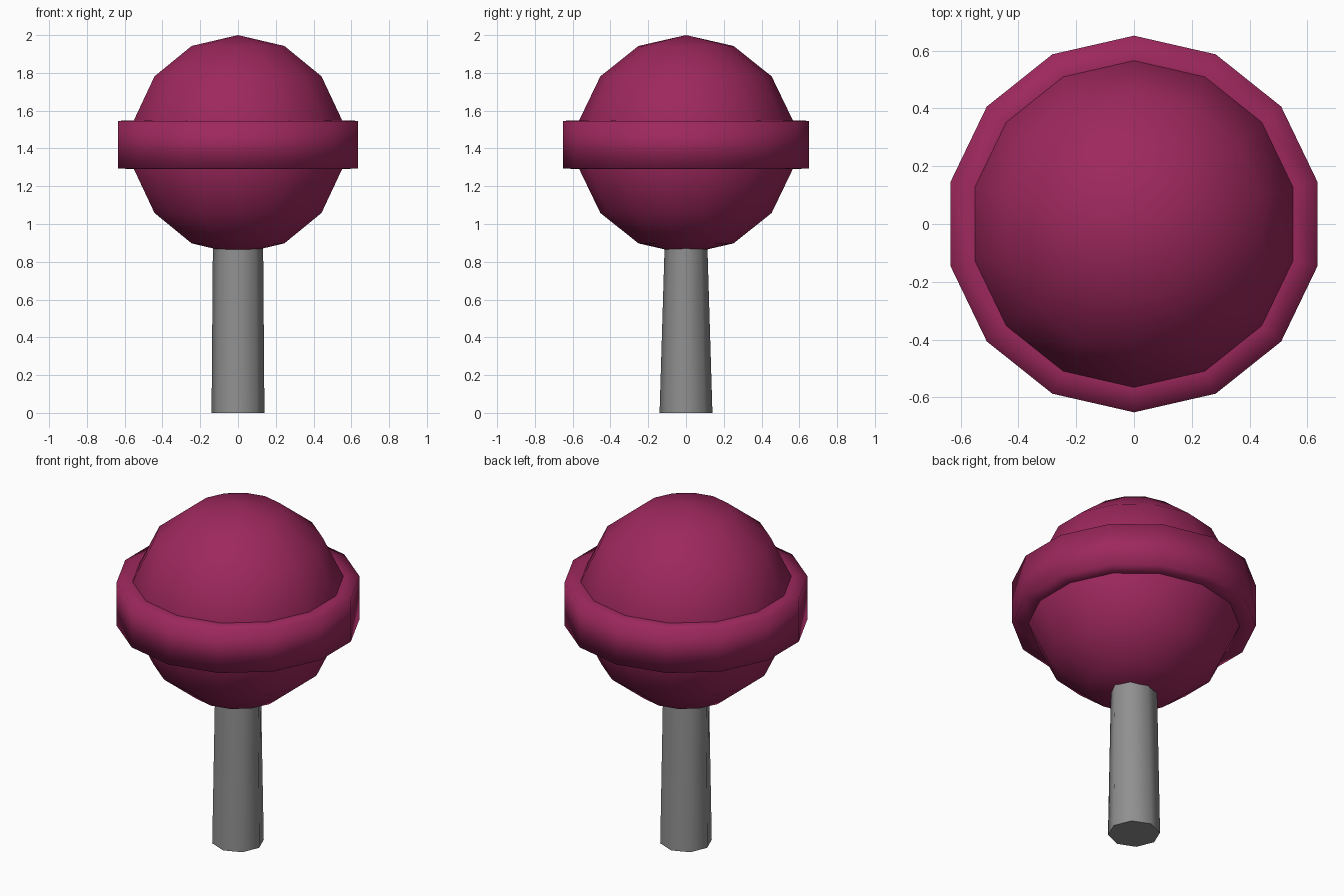
import bpy
import bmesh
from math import sin, cos, pi, radians

cube = bpy.data.objects.get("Cube")
if cube:
    bpy.data.objects.remove(cube, do_unlink=True)


def material(name, rgb):
    mat = bpy.data.materials.new(name)
    mat.use_nodes = True
    mat.diffuse_color = (*rgb, 1)
    mat.node_tree.nodes["Principled BSDF"].inputs["Base Color"].default_value = (*rgb, 1)
    return mat


def lathe(name, profile, sides, mat, sharp_angle):
    """Stack of rings (x radius, y radius, z); zero radius makes a pole."""
    bm = bmesh.new()
    rings = []
    for rx, ry, z in profile:
        if rx < 1e-4:
            rings.append([bm.verts.new((0, 0, z))] * sides)
            continue
        turn = [pi / 2 + 2 * pi * i / sides for i in range(sides)]
        rings.append([bm.verts.new((rx * cos(a), ry * sin(a), z)) for a in turn])
    for low, high in zip(rings, rings[1:]):
        for i in range(sides):
            j = (i + 1) % sides
            corners = dict.fromkeys((low[i], low[j], high[j], high[i]))
            bm.faces.new(list(corners))
    # Close open ends with a cap
    for ring in (rings[0][::-1], rings[-1]):
        if len(set(ring)) > 1 and name == "stick":
            bm.faces.new(ring)
    bmesh.ops.recalc_face_normals(bm, faces=bm.faces[:])
    mesh = bpy.data.meshes.new(name)
    bm.to_mesh(mesh)
    bm.free()
    mesh.materials.append(mat)
    obj = bpy.data.objects.new(name, mesh)
    bpy.context.collection.objects.link(obj)
    bpy.ops.object.select_all(action="DESELECT")
    obj.select_set(True)
    bpy.context.view_layer.objects.active = obj
    bpy.ops.object.shade_smooth_by_angle(angle=radians(sharp_angle))
    return obj


berry = material("berry pink", (0.34, 0.021, 0.11))
grey = material("stick grey", (0.28, 0.28, 0.28))

SIDES, STEPS, RADIUS, CENTRE = 14, 7, 0.58, 1.42

# Candy ball
ball = []
for k in range(STEPS + 1):
    a = pi * k / STEPS
    r = RADIUS * sin(a)
    ball.append((r, r, CENTRE - RADIUS * cos(a)))
lathe("candy_ball", ball, SIDES, berry, 60)

# Raised band around the middle, rooted on the ball's middle rings
inner, outer = RADIUS * sin(3 * pi / STEPS), 0.652
half = RADIUS * cos(3 * pi / STEPS)
band = [(inner, inner, CENTRE - half), (outer, outer, CENTRE - half + 0.003),
        (outer, outer, CENTRE + half - 0.003), (inner, inner, CENTRE + half)]
lathe("candy_band", band, SIDES, berry, 120)

# Stick, narrowing more from front to back than from side to side
lathe("stick", [(0.14, 0.14, 0), (0.133, 0.113, 0.89)], 8, grey, 60)
